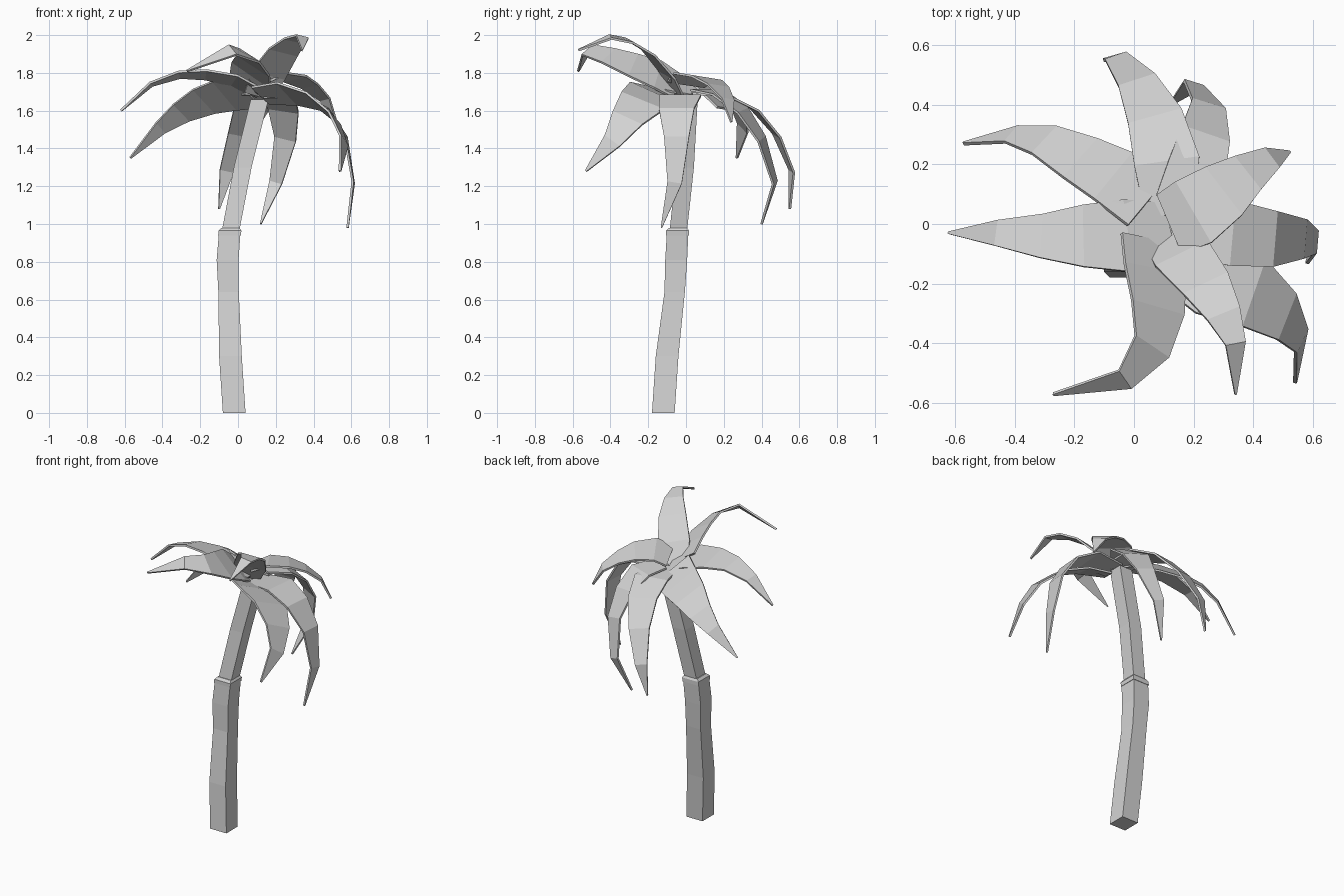
import bpy
import bmesh
from math import cos, sin
from mathutils import Vector

old_cube = bpy.data.objects.get("Cube")
if old_cube:
    bpy.data.objects.remove(old_cube, do_unlink=True)

# One pale grey colour for the whole tree
GREY = (0.65, 0.65, 0.65, 1)
pale_grey = bpy.data.materials.new("pale_grey")
pale_grey.use_nodes = True
pale_grey.diffuse_color = GREY
pale_grey.node_tree.nodes["Principled BSDF"].inputs["Base Color"].default_value = GREY


def finish(name, bm):
    """Turn a bmesh into a named, flat-shaded object."""
    bmesh.ops.recalc_face_normals(bm, faces=bm.faces[:])
    mesh = bpy.data.meshes.new(name)
    bm.to_mesh(mesh)
    bm.free()
    mesh.materials.append(pale_grey)
    obj = bpy.data.objects.new(name, mesh)
    bpy.context.collection.objects.link(obj)
    return obj


def square_column(name, stations):
    """Skin square rings given as (centre x, centre y, height, half width)."""
    bm = bmesh.new()
    corners = ((-1, -1), (1, -1), (1, 1), (-1, 1))
    rings = [[bm.verts.new((x + sx * half, y + sy * half, z)) for sx, sy in corners]
             for x, y, z, half in stations]
    for low, high in zip(rings, rings[1:]):
        for i in range(len(corners)):
            j = (i + 1) % len(corners)
            bm.faces.new((low[i], low[j], high[j], high[i]))
    bm.faces.new(rings[0][::-1])
    bm.faces.new(rings[-1])
    return finish(name, bm)


# Relative half width of a frond after its root, out to the tip
TAPER = (1, 0.85, 0.6, 0.35, 0.03)


def frond(name, width, roll, spine, root=0.75):
    """Sweep a tapered ribbon along the spine; positive roll lifts its right edge."""
    points = [Vector(p) for p in spine]
    last = len(points) - 1
    bm = bmesh.new()
    rows = []
    side = None
    for i, (point, scale) in enumerate(zip(points, (root, *TAPER))):
        tangent = (points[min(i + 1, last)] - points[max(i - 1, 0)]).normalized()
        if side is None:
            level = tangent.cross(Vector((0, 0, 1))).normalized()
            side = level * cos(roll) + level.cross(tangent) * sin(roll)
        # Carry the side direction along without twisting
        side = (side - tangent * side.dot(tangent)).normalized()
        reach = side * width * scale
        rows.append((bm.verts.new(point - reach), bm.verts.new(point + reach)))
    for (a, b), (c, d) in zip(rows, rows[1:]):
        bm.faces.new((a, b, d, c))
    obj = finish(name, bm)
    thick = obj.modifiers.new("thickness", "SOLIDIFY")
    thick.thickness = 0.012
    thick.offset = 0
    return obj


# Trunk in two stages with a flared collar between them
square_column("lower_trunk", [
    (-0.02, -0.12, 0, 0.06), (-0.04, -0.1, 0.3, 0.06), (-0.05, -0.06, 0.64, 0.054),
    (-0.055, -0.052, 0.81, 0.058), (-0.045, -0.045, 0.94, 0.057)])
square_column("trunk_collar", [
    (-0.045, -0.045, 0.94, 0.06), (-0.042, -0.045, 0.965, 0.06),
    (-0.04, -0.042, 0.98, 0.048)])
square_column("upper_trunk", [
    (-0.042, -0.042, 0.95, 0.046), (0.025, -0.005, 1.3, 0.047),
    (0.115, 0.015, 1.66, 0.047)])

# Raised fronds toward the front
frond("front_left_raised_frond", 0.1, 0.4, [
    (0.1, -0.04, 1.68), (0.16, -0.1, 1.79), (0.24, -0.2, 1.91),
    (0.3, -0.3, 1.97), (0.34, -0.4, 1.99), (0.34, -0.57, 1.92)])
frond("front_right_raised_frond", 0.125, 0.7, [
    (0.05, -0.05, 1.73), (0.07, -0.15, 1.79), (0.08, -0.28, 1.84),
    (0.06, -0.41, 1.89), (-0.03, -0.52, 1.92), (-0.27, -0.57, 1.81)], root=0.9)

# Fronds on the left side
frond("front_left_frond", 0.15, 0.4, [
    (0.12, -0.1, 1.68), (0.26, -0.17, 1.69), (0.4, -0.23, 1.65),
    (0.51, -0.31, 1.56), (0.56, -0.39, 1.44), (0.54, -0.53, 1.28)])
frond("left_frond", 0.11, 0, [
    (0.14, -0.02, 1.67), (0.33, -0.03, 1.68), (0.47, -0.05, 1.61),
    (0.57, -0.05, 1.46), (0.61, -0.06, 1.22), (0.58, -0.13, 0.98)])
frond("back_left_frond", 0.12, 0.15, [
    (0.12, 0, 1.74), (0.2, 0.04, 1.78), (0.3, 0.11, 1.77),
    (0.38, 0.17, 1.73), (0.46, 0.22, 1.66), (0.52, 0.24, 1.54)], root=0.9)

# Drooping fronds at the back
frond("back_inner_frond", 0.1, 0, [
    (0.14, 0.06, 1.71), (0.21, 0.18, 1.69), (0.24, 0.3, 1.6),
    (0.25, 0.4, 1.45), (0.2, 0.47, 1.22), (0.12, 0.4, 1)])
frond("back_frond", 0.11, 0, [
    (0.12, 0.03, 1.69), (0.11, 0.21, 1.68), (0.07, 0.36, 1.61),
    (0.01, 0.48, 1.47), (-0.06, 0.56, 1.28), (-0.1, 0.55, 1.08)])

# Fronds on the right side
frond("back_right_frond", 0.125, -0.65, [
    (0.05, 0.08, 1.7), (-0.07, 0.16, 1.68), (-0.18, 0.22, 1.65),
    (-0.3, 0.28, 1.59), (-0.41, 0.3, 1.51), (-0.57, 0.27, 1.35)], root=1.1)
frond("right_frond", 0.125, -0.2, [
    (0.12, -0.02, 1.69), (-0.02, -0.04, 1.76), (-0.17, -0.04, 1.79),
    (-0.31, -0.04, 1.79), (-0.46, -0.03, 1.74), (-0.62, -0.03, 1.6)])
